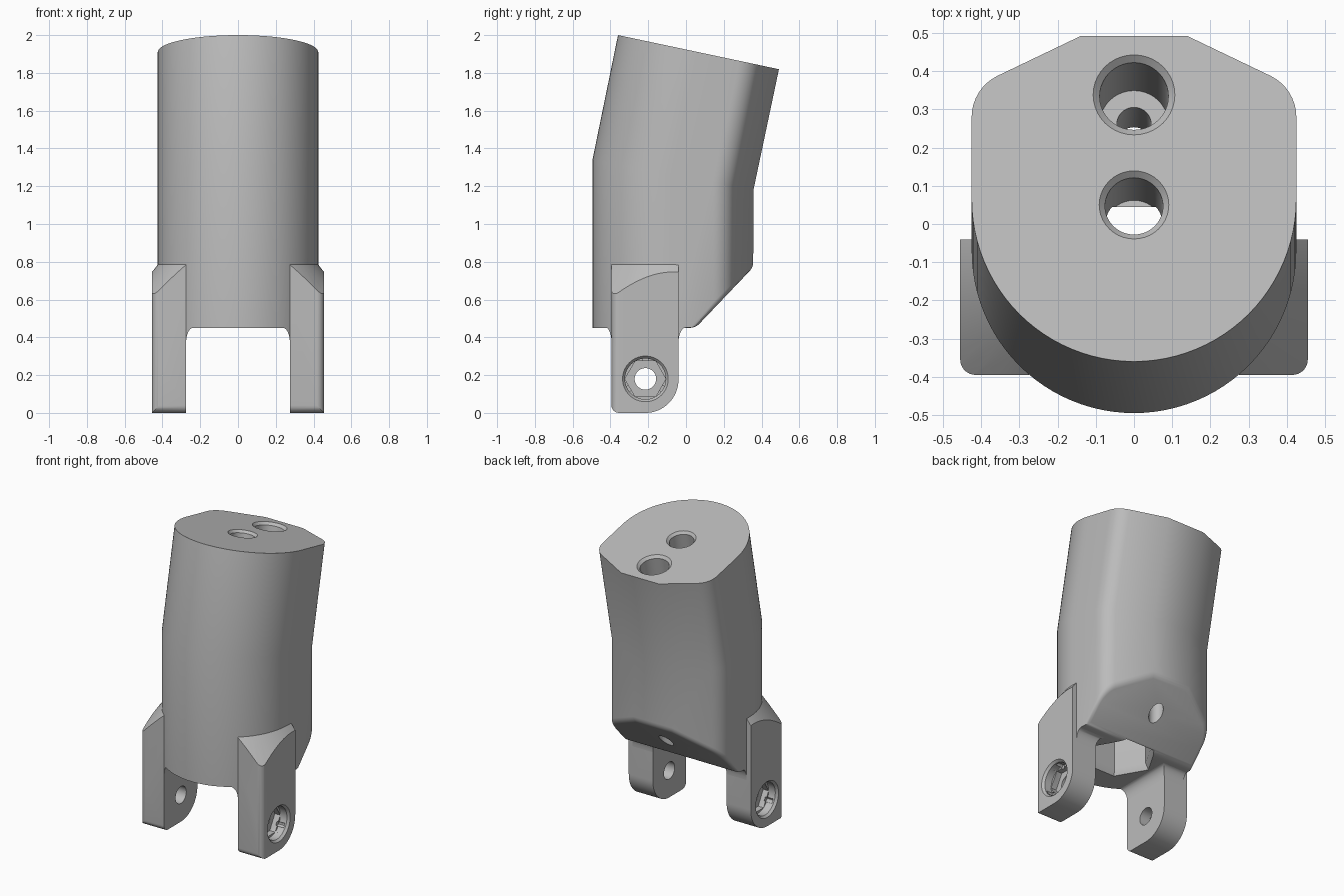
import bpy, bmesh
from math import sin, cos, pi, radians
from mathutils import Vector

cube = bpy.data.objects.get("Cube")
if cube:
    bpy.data.objects.remove(cube, do_unlink=True)

grey = bpy.data.materials.new("plain_grey")
grey.use_nodes = True
grey.diffuse_color = (0.5, 0.5, 0.5, 1)
grey.node_tree.nodes["Principled BSDF"].inputs["Base Color"].default_value = (0.5, 0.5, 0.5, 1)


def loft(name, rings, edit=None):
    """Closed solid through rings that share one point count."""
    bm = bmesh.new()
    loops = [[bm.verts.new(p) for p in ring] for ring in rings]
    n = len(loops[0])
    for a, b in zip(loops, loops[1:]):
        for i in range(n):
            j = (i + 1) % n
            bm.faces.new((a[i], a[j], b[j], b[i]))
    bm.faces.new(loops[0])
    bm.faces.new(loops[-1])
    if edit:
        edit(bm)
    bmesh.ops.recalc_face_normals(bm, faces=bm.faces)
    mesh = bpy.data.meshes.new(name)
    bm.to_mesh(mesh)
    bm.free()
    mesh.materials.append(grey)
    obj = bpy.data.objects.new(name, mesh)
    bpy.context.collection.objects.link(obj)
    return obj


def combine(obj, tool, operation="DIFFERENCE"):
    mod = obj.modifiers.new("cut", "BOOLEAN")
    mod.operation, mod.solver, mod.object = operation, "EXACT", tool
    bpy.context.view_layer.objects.active = obj
    bpy.ops.object.modifier_apply(modifier=mod.name)
    bpy.data.objects.remove(tool, do_unlink=True)


def ring(center, radius, axis=(0, 0, 1), n=40, phase=0.0):
    q = Vector((0, 0, 1)).rotation_difference(Vector(axis))
    return [Vector(center) + q @ Vector((radius * cos(phase + 2 * pi * i / n),
            radius * sin(phase + 2 * pi * i / n), 0)) for i in range(n)]


def bore(steps, origin, axis, n=40, phase=0.0):
    """Stepped round cutter from (distance along axis, radius) pairs."""
    o, a = Vector(origin), Vector(axis).normalized()
    return [ring(o + a * d, r, a, n, phase) for d, r in steps]


def arc(cx, cy, r, start, end, n):
    return [(cx + r * cos(radians(start + (end - start) * i / n)),
             cy + r * sin(radians(start + (end - start) * i / n))) for i in range(n + 1)]


# Body outline: round front, straight sides, clipped back corners
half_back = arc(0.305, 0.145, 0.12, 0, 63, 8) + [(0.14, 0.357)]
outline = arc(0, -0.07, 0.425, -180, 0, 48) + half_back + [(-x, y) for x, y in reversed(half_back)]


def section(height, shift=0.0):
    return [(x, y + shift, height(y + shift)) for x, y in outline]


def top_z(y):
    return 2 - 0.212 * (y + 0.36)


def clip_back(bm):
    # Sloped underside at the back with a softened rim
    cut = bmesh.ops.bisect_plane(bm, geom=bm.verts[:] + bm.edges[:] + bm.faces[:],
                                 plane_co=(0, 0.05, 0.45), plane_no=(0, 0.32, -0.305),
                                 clear_outer=True)
    edges = [e for e in cut["geom_cut"] if isinstance(e, bmesh.types.BMEdge)]
    bmesh.ops.contextual_create(bm, geom=edges)
    bmesh.ops.recalc_face_normals(bm, faces=bm.faces)
    bmesh.ops.bevel(bm, geom=edges, offset=0.025, segments=3, profile=0.5,
                    affect="EDGES", clamp_overlap=True)


body = loft("body", [section(lambda y: 0.45),
                     section(lambda y: 1.34 - 0.188 * (y + 0.495)),
                     section(top_z, 0.135)], clip_back)

# Hexagonal cavity open at the bottom
combine(body, loft("cavity_cutter", bore([(0.4, 0.25), (0.49, 0.202), (1.65, 0.202)],
                                         (0, -0.13, 0), (0, 0, 1), 6)))

# Centre bore and stepped cord channel, both square to the tilted top
tilt = Vector((0, 0.2075, 0.978)).normalized()
combine(body, loft("bore_cutter", bore([(0.02, 0.11), (-0.016, 0.076), (-0.3, 0.076)],
                                       (0, 0.05, top_z(0.05)), tilt)))
channel = bore([(0.02, 0.127), (-0.017, 0.09), (-0.37, 0.09), (-0.37, 0.045), (-0.62, 0.045)],
               (0, 0.338, top_z(0.338)), tilt)
channel.append(ring((0, 0.209, 0.4), 0.045))
combine(body, loft("channel_cutter", channel))

# Hinge lug side profile (y, z)
lug_side = ([(-0.395, 0.8)] + arc(-0.355, 0.04, 0.04, 180, 270, 6)
            + arc(-0.215, 0.175, 0.175, -90, 0, 16) + [(-0.04, 0.8)])
lug_plan = [(0.275, -0.04), (0.275, -0.395)] + arc(0.415, -0.355, 0.04, -90, 0, 8) + [(0.455, -0.04)]
HINGE_Y, HINGE_Z = -0.215, 0.18

for side, word in ((1, "left"), (-1, "right")):
    lug = loft(word + "_lug", [[(side * x, y, z) for x, y in lug_plan] for z in (0, 0.785)])
    combine(lug, loft("side_tool", [[(side * x, y, z) for y, z in lug_side] for x in (0.2, 0.5)]),
            "INTERSECT")
    # Conical shoulder fading into the body
    combine(lug, loft("cone_tool", bore([(-0.1, 1.106), (0.785, 0.425), (0.85, 0.375)],
                                        (0, -0.07, 0), (0, 0, 1), 96)), "INTERSECT")
    # Pin hole with round recess and hexagonal seat
    axis = (side, 0, 0)
    hinge = (0, HINGE_Y, HINGE_Z)
    combine(lug, loft("recess_cutter", bore([(0.475, 0.14), (0.455, 0.121), (0.44, 0.108), (0.39, 0.108)],
                                            hinge, axis)))
    combine(lug, loft("seat_cutter", bore([(0.42, 0.108), (0.35, 0.108)], hinge, axis, 6, pi / 6)))
    combine(lug, loft("pin_cutter", bore([(0.42, 0.057), (0.2, 0.057)], hinge, axis)))
    for angle in (90, 210, 330):
        spot = (0, HINGE_Y + 0.103 * cos(radians(angle)), HINGE_Z + 0.103 * sin(radians(angle)))
        combine(lug, loft("notch_cutter", bore([(0.43, 0.016), (0.38, 0.016)], spot, axis, 12)))

    # Fillet where the lug meets the underside of the body
    rings = []
    for i in range(7):
        a = pi / 2 * i / 6
        d, z = 0.038 * (1 - cos(a)), 0.37 + 0.081 * sin(a)
        rings.append([(side * x, y, z) for x, y in
                      ((0.275 - d, -0.395 - d), (0.44, -0.395 - d),
                       (0.44, -0.04 + d), (0.275 - d, -0.04 + d))])
    fillet = loft(word + "_lug_fillet", rings)
    combine(fillet, loft("outline_tool", [[(x, y, z) for x, y in outline] for z in (0.3, 0.6)]),
            "INTERSECT")

# Smooth shading with crisp edges
for obj in bpy.context.scene.objects:
    obj.select_set(obj.type == "MESH")
bpy.context.view_layer.objects.active = body
bpy.ops.object.shade_smooth_by_angle(angle=radians(30))
